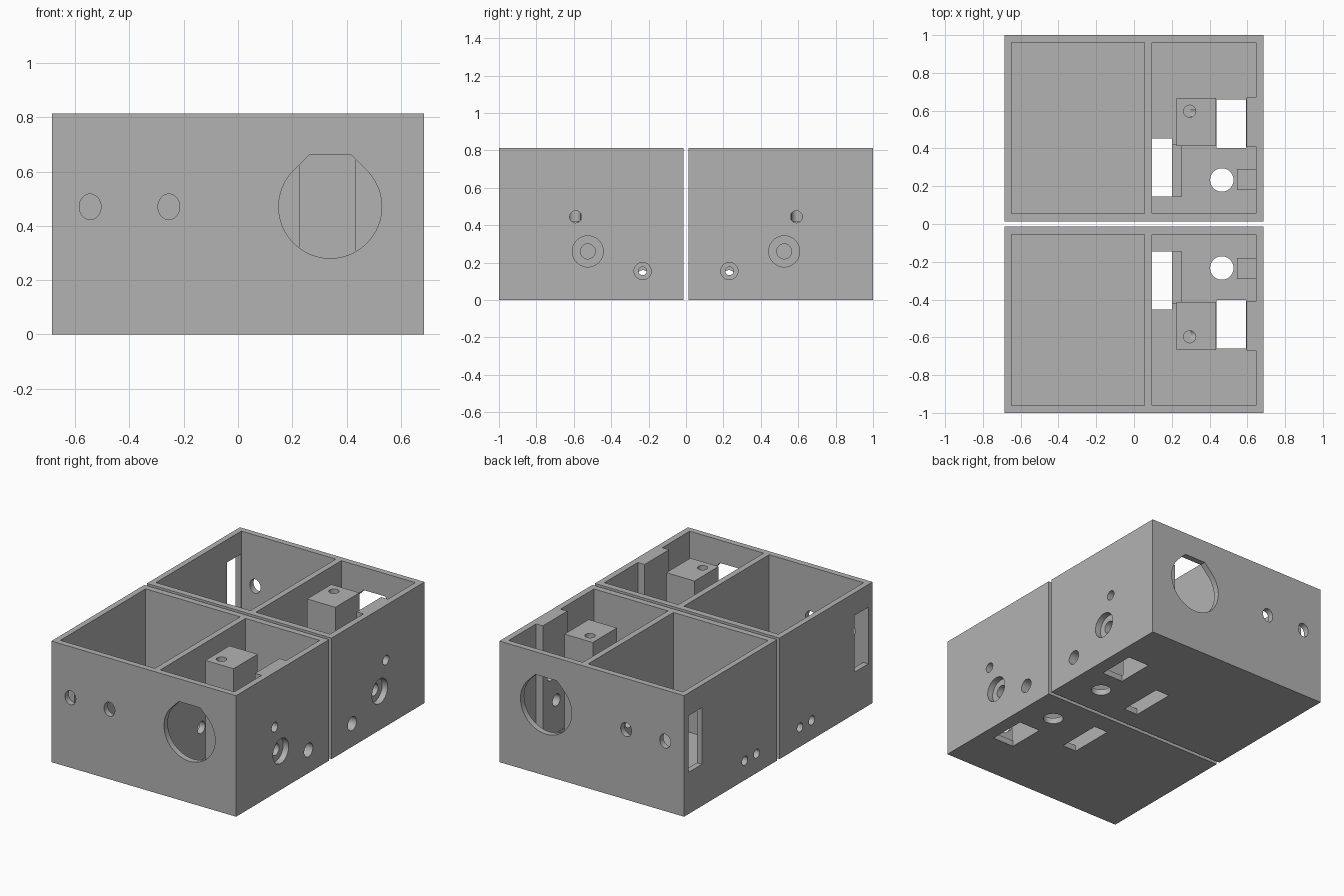
import bpy, bmesh, math
from mathutils import Vector

if "Cube" in bpy.data.objects:
    bpy.data.objects.remove(bpy.data.objects["Cube"])

grey = bpy.data.materials.new("plain grey")
grey.diffuse_color = (0.45, 0.45, 0.45, 1)
grey.use_nodes = True
grey.node_tree.nodes["Principled BSDF"].inputs["Base Color"].default_value = grey.diffuse_color


def prism(name, pts, vec):
    """Solid made by extruding a closed outline along a vector."""
    bm = bmesh.new()
    face = bm.faces.new([bm.verts.new(p) for p in pts])
    ext = bmesh.ops.extrude_face_region(bm, geom=[face])
    bmesh.ops.translate(bm, vec=Vector(vec),
                        verts=[v for v in ext["geom"] if isinstance(v, bmesh.types.BMVert)])
    bmesh.ops.recalc_face_normals(bm, faces=bm.faces)
    me = bpy.data.meshes.new(name)
    bm.to_mesh(me)
    bm.free()
    me.materials.append(grey)
    ob = bpy.data.objects.new(name, me)
    bpy.context.collection.objects.link(ob)
    return ob


def box(name, x0, x1, y0, y1, z0, z1):
    return prism(name, [(x0, y0, z0), (x1, y0, z0), (x1, y1, z0), (x0, y1, z0)], (0, 0, z1 - z0))


def ring(ra, rb, n=40):
    return [(ra * math.cos(2 * math.pi * i / n), rb * math.sin(2 * math.pi * i / n)) for i in range(n)]


def bore_x(y, z, r, x0, x1):
    return prism("bore", [(x0, y + a, z + b) for a, b in ring(r, r)], (x1 - x0, 0, 0))


def bore_y(x, z, outline):
    return prism("bore", [(x + a, 0.9, z + b) for a, b in outline], (0, 0.2, 0))


def bore_z(x, y, r, z0, z1):
    return prism("bore", [(x + a, y + b, z0) for a, b in ring(r, r)], (0, 0, z1 - z0))


def combine(target, other, op):
    m = target.modifiers.new("bool", 'BOOLEAN')
    m.operation, m.solver, m.object = op, 'EXACT', other
    dg = bpy.context.evaluated_depsgraph_get()
    me = bpy.data.meshes.new_from_object(target.evaluated_get(dg))
    target.modifiers.clear()
    target.data = me
    bpy.data.objects.remove(other)


# Outer shell of one tray
H = 0.813
tray = box("tray_housing", -0.686, 0.686, 0.013, 1.0, 0, H)

# Two open compartments; the right one leaves a full-height pad on the side wall
combine(tray, box("cavity", -0.648, 0.055, 0.055, 0.96, 0.04, 1), 'DIFFERENCE')
outline = [(0.095, 0.055), (0.645, 0.055), (0.645, 0.41), (0.595, 0.41),
           (0.595, 0.67), (0.645, 0.67), (0.645, 0.96), (0.095, 0.96)]
combine(tray, prism("cavity", [(x, y, 0.04) for x, y in outline], (0, 0, 1)), 'DIFFERENCE')

# Mounting block, floor rail and screw boss
for part in (box("block", 0.225, 0.435, 0.412, 0.668, 0.02, 0.80),
             box("rail", 0.19, 0.255, 0.145, 0.42, 0.02, 0.13),
             box("boss", 0.545, 0.66, 0.18, 0.29, 0.02, 0.22)):
    combine(tray, part, 'UNION')

# End wall opening: round with a flattened peak
R = 0.19
arc = [(R * math.cos(t), R * math.sin(t))
       for t in (math.radians(135 + 270 * i / 36) for i in range(37))]
k = R * (math.sqrt(2) - 1)
big_hole = arc + [(k, R), (-k, R)]

cuts = [
    bore_y(0.34, 0.47, big_hole),
    bore_y(-0.545, 0.47, ring(0.04, 0.047)),
    bore_y(-0.255, 0.47, ring(0.04, 0.047)),
    # Side wall bores with counterbores
    bore_x(0.59, 0.445, 0.032, 0.30, 0.8),
    bore_x(0.525, 0.26, 0.04, 0.0, 0.8),
    bore_x(0.525, 0.26, 0.083, 0.645, 0.8),
    bore_x(0.232, 0.155, 0.022, 0.5, 0.8),
    bore_x(0.232, 0.155, 0.046, 0.62, 0.8),
    # Cable holes in the partition and far wall
    bore_x(0.23, 0.13, 0.03, -0.8, 0.15),
    bore_x(0.355, 0.13, 0.03, -0.8, 0.15),
    # Far wall slot
    box("slot", -0.8, -0.6, 0.81, 0.955, 0.28, 0.66),
    # Floor openings and the block's top bore
    box("slot", 0.096, 0.2, 0.145, 0.453, -0.1, 0.2),
    box("slot", 0.436, 0.594, 0.403, 0.66, -0.1, 0.1),
    bore_z(0.465, 0.233, 0.062, -0.1, 0.1),
    bore_z(0.295, 0.597, 0.032, 0.42, 1.0),
]
for c in cuts:
    combine(tray, c, 'DIFFERENCE')

# Mirrored twin tray
twin = tray.copy()
twin.data = tray.data.copy()
twin.name = "mirrored_tray_housing"
bpy.context.collection.objects.link(twin)
bm = bmesh.new()
bm.from_mesh(twin.data)
for v in bm.verts:
    v.co.y = -v.co.y
bmesh.ops.reverse_faces(bm, faces=bm.faces)
bm.to_mesh(twin.data)
bm.free()

for ob in (tray, twin):
    bpy.ops.object.select_all(action='DESELECT')
    ob.select_set(True)
    bpy.context.view_layer.objects.active = ob
    bpy.ops.object.shade_smooth_by_angle(angle=math.radians(30))
